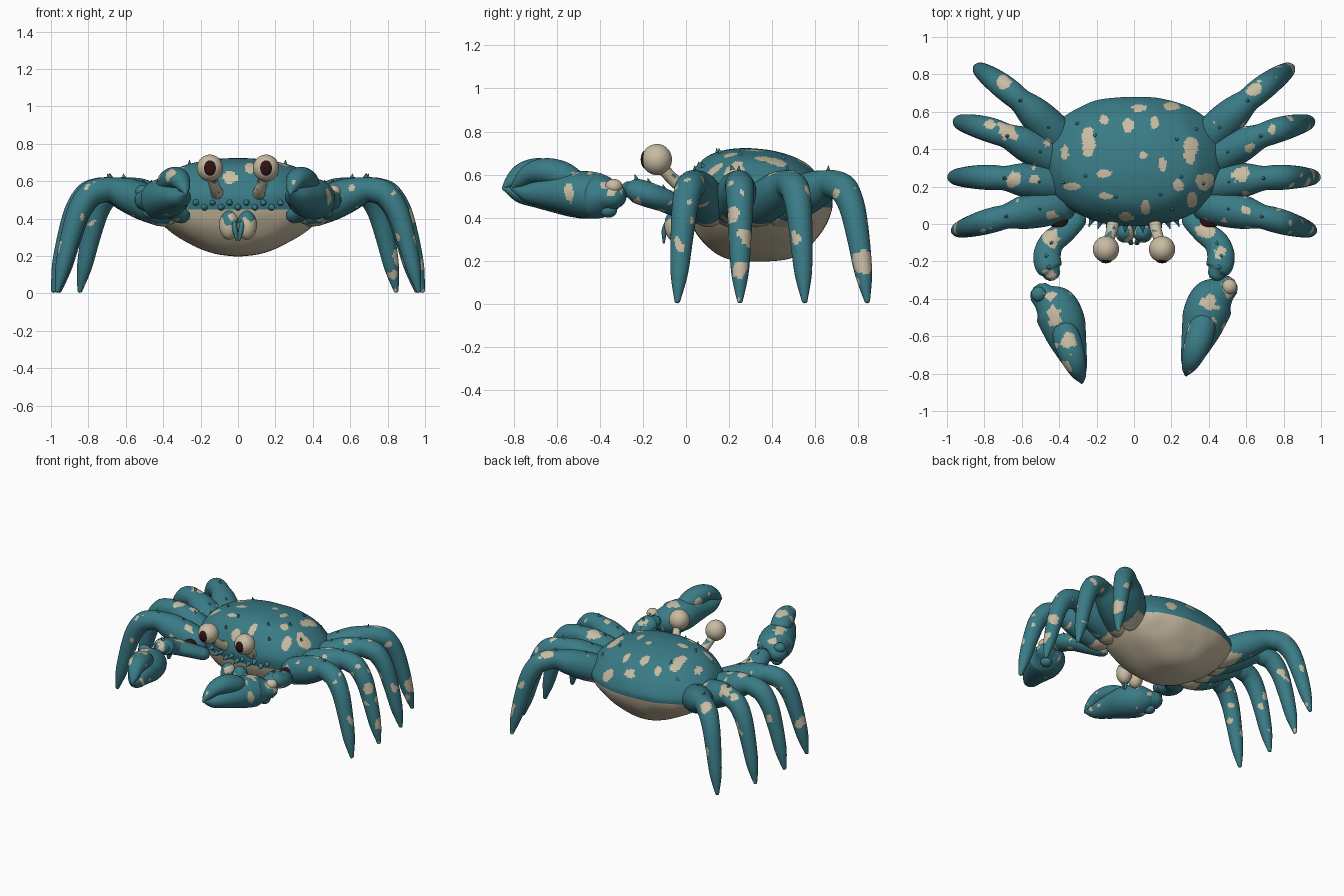
import bpy, bmesh, math
from mathutils import Vector, noise

if "Cube" in bpy.data.objects:
    bpy.data.objects.remove(bpy.data.objects["Cube"])


def material(name, rgb):
    mat = bpy.data.materials.new(name)
    mat.use_nodes = True
    mat.diffuse_color = (*rgb, 1)
    mat.node_tree.nodes["Principled BSDF"].inputs["Base Color"].default_value = (*rgb, 1)
    return mat


TEAL = material("teal shell", (.042, .2, .24))
CREAM = material("cream", (.58, .5, .36))
DARK = material("dark maroon", (.03, .006, .007))


def finish(name, bm, mats, rule=None):
    """Turn a bmesh into a smooth object; rule(centre) picks the material."""
    bmesh.ops.recalc_face_normals(bm, faces=bm.faces)
    for face in bm.faces:
        face.smooth = True
        if rule:
            face.material_index = int(rule(face.calc_center_median()))
    mesh = bpy.data.meshes.new(name)
    bm.to_mesh(mesh)
    bm.free()
    for mat in mats:
        mesh.materials.append(mat)
    obj = bpy.data.objects.new(name, mesh)
    bpy.context.collection.objects.link(obj)
    return obj


def spline(pts, t):
    """Smooth curve through the points, t counted in points."""
    i = min(int(t), len(pts) - 2)
    f = t - i
    b, c = pts[i], pts[i + 1]
    a = pts[i - 1] if i else b
    d = pts[i + 2] if i + 2 < len(pts) else c
    return b + (c - a) * (f / 2) + (a * 2 - b * 5 + c * 4 - d) * (f * f / 2) \
        + (b * 3 - a - c * 3 + d) * (f ** 3 / 2)


def skin_rings(bm, rings, first, last):
    """Bridge closed rings of points and close both ends on a pole."""
    loops = [[bm.verts.new(p) for p in ring] for ring in rings]
    n = len(loops[0])
    for low, high in zip(loops, loops[1:]):
        for i in range(n):
            j = (i + 1) % n
            bm.faces.new((low[i], low[j], high[j], high[i]))
    for loop, pole in ((loops[0], first), (loops[-1], last)):
        tip = bm.verts.new(pole)
        for i in range(n):
            bm.faces.new((tip, loop[i], loop[(i + 1) % n]))


# Cream patches on legs, arms and pincers: (x, y, z, radius)
PATCHES = [
    (-.7, .77, .6, .045), (-.68, .5, .61, .05), (-.77, .53, .59, .03), (-.53, .24, .61, .03),
    (-.65, .24, .61, .04), (.64, .72, .61, .04), (.57, .28, .62, .06), (.62, .4, .62, .03),
    (.6, .07, .62, .025), (.47, .09, .55, .035), (.73, .5, .6, .03), (.93, .22, .41, .04),
    (.95, .27, .31, .04), (.98, .25, .16, .04), (.85, .82, .2, .055), (-.95, 0, .25, .045),
    (.52, -.34, .55, .05), (.28, -.56, .6, .03), (.47, -.53, .52, .04), (-.35, -.62, .68, .05),
    (-.36, -.75, .63, .04), (-.45, -.37, .6, .04), (-.43, -.5, .61, .04), (.4, -.42, .61, .04),
    (-.45, -.07, .53, .055), (.38, -.03, .5, .05), (.46, -.15, .57, .035)]


def speckle(p):
    wobble = 1 + .5 * noise.noise(p * 25)
    return p.z < .42 and abs(p.x) < .46 and p.y > .05 or noise.noise(p * 15) > .52 or any(
        (p - Vector(s[:3])).length < s[3] * wobble for s in PATCHES)


def limb(name, pts, up, flat=1, mats=(TEAL, CREAM), rule=speckle, sides=40, steps=14):
    """Round tapering limb through (x, y, z, radius) points."""
    pts = [Vector(p) for p in pts]
    count = (len(pts) - 1) * steps
    path = [spline(pts, i / steps) for i in range(count + 1)]
    heads = [(path[min(i + 1, count)] - path[max(i - 1, 0)]).xyz.normalized()
             for i in range(count + 1)]
    stations = [(p.xyz, p.w, h) for p, h in zip(path, heads)]
    caps = [(.5, .87), (.87, .5)]
    (p, r, h), (q, s, k) = stations[0], stations[-1]
    stations = [(p - h * r * d, r * w, h) for d, w in reversed(caps)] + stations \
        + [(q + k * s * d, s * w, k) for d, w in caps]
    rings = []
    for centre, radius, head in stations:
        side = head.cross(Vector(up)).normalized()
        over = side.cross(head)
        rings.append([centre + radius * (side * math.cos(a) + over * flat * math.sin(a))
                      for a in (math.tau * i / sides for i in range(sides))])
    bm = bmesh.new()
    skin_rings(bm, rings, p - h * r, q + k * s)
    return finish(name, bm, mats, rule)


def ball(name, centre, size, mats, rule=None):
    """Ellipsoid with its poles along y."""
    bm = bmesh.new()
    bmesh.ops.create_uvsphere(bm, u_segments=40, v_segments=32, radius=1)
    for v in bm.verts:
        x, y, z = v.co
        v.co = Vector((x * size[0], z * size[1], y * size[2])) + Vector(centre)
    return finish(name, bm, mats, rule)


def spines(name, items):
    """Small pointed cones given as (base, direction, length)."""
    bm = bmesh.new()
    for base, direction, length in items:
        turn = Vector(direction).to_track_quat('Z', 'Y').to_matrix().to_4x4()
        turn.translation = Vector(base) + Vector(direction).normalized() * length * .4
        bmesh.ops.create_cone(bm, cap_ends=True, segments=10, radius1=length * .4,
                              radius2=.001, depth=length, matrix=turn)
    obj = finish(name, bm, [TEAL])
    obj.data.shade_flat()


# Carapace and belly: one rounded outline swept down a profile of (scale, height)
PROFILE = [Vector(p) for p in (
    (.02, .72), (.2, .717), (.45, .7), (.68, .665), (.86, .6), (.97, .53), (1, .48),
    (.96, .43), (.85, .37), (.68, .305), (.45, .245), (.24, .21), (.02, .197))]


def body_point(t, angle):
    scale, z = spline(PROFILE, t)
    c, s = math.cos(angle), math.sin(angle)
    x = .48 * scale * math.copysign(abs(c) ** .88, c)
    # The belly is longer than it is wide
    length = scale ** .6 if t > 6 else scale
    y = .345 * length * math.copysign(abs(s) ** .88, s)
    z -= .09 * y * min(1, max(0, (z - .3) / .3))
    p = Vector((x, y + .335, z))
    lump = .025 * noise.noise(p * 7)
    return p + Vector((x, y, 0)) * lump


SPOTS = [(-.245, .44, .035, .085), (-.16, .56, .025, .025), (-.03, .53, .03, .04),
         (.11, .54, .025, .035), (.03, .62, .04, .02), (-.16, .27, .045, .025),
         (-.33, .2, .045, .02), (-.15, .15, .035, .02), (.05, .37, .02, .02),
         (.3, .4, .04, .075), (.15, .32, .02, .04), (.24, .21, .03, .03),
         (.38, .23, .05, .045), (.31, .13, .03, .04), (.06, .09, .025, .04),
         (-.04, .04, .035, .025), (-.37, .38, .02, .04), (.2, .63, .04, .025)]


def shell_colour(p):
    if p.z < .448:
        return True
    wobble = 1 + .6 * noise.noise(p * 20)
    return p.z > .49 and any(((p.x - x) / w) ** 2 + ((p.y - y) / h) ** 2 < wobble
                             for x, y, w, h in SPOTS)


SIDES, STEPS = 240, 9
bm = bmesh.new()
skin_rings(bm, [[body_point(k / STEPS, math.tau * i / SIDES) for i in range(SIDES)]
                for k in range((len(PROFILE) - 1) * STEPS + 1)],
           (0, .335, .72), (0, .335, .197))
finish("body", bm, [TEAL, CREAM], shell_colour)

# Tubercles on the shell and a toothed front rim
spines("shell_tubercles", [(body_point(t, a), (0, -.3, 1), .025)
                           for t in (2.5, 3.8) for a in (.6, 2.4, 3.5, 4.4, 5.2, 5.9)])
spines("rim_teeth", [((x * .045, -.005 + .0012 * x * x, .46 + .025 * (x % 2)),
                      (x * .08, -1, -.2), .05) for x in range(-5, 6)])

# Walking legs: (root x, root y, tip x, tip y, sideways bow), sharing one arch
ARCH = [(0, .45, .095), (.18, .49, .098), (.35, .53, .088), (.5, .555, .066),
        (.6, .55, .067), (.7, .525, .066), (.8, .44, .06), (.88, .3, .052),
        (.95, .14, .04), (1, .017, .014)]
LEGS = [(.4, .1, .965, -.04, .01), (.4, .21, .985, .25, .015), (.4, .33, .955, .55, .03),
        (.37, .43, .845, .84, .025)]

for side, label in ((1, "left"), (-1, "right")):
    for number, (rx, ry, tx, ty, bow) in enumerate(LEGS, start=1):
        leg = [(side * (rx + (tx - rx) * t), ry + (ty - ry) * t + bow * math.sin(math.pi * t),
                z, r) for t, z, r in ARCH]
        limb(f"{label}_leg_{number}", leg, (0, 1, 0))
        spines(f"{label}_leg_spines_{number}",
               [((x, y, z + r * .95), (side * .3, 0, 1), .028) for x, y, z, r in leg[1:4:2]])

    # Claw arm with its dark root joint
    arm = [(.31, .02, .42, .055), (.37, -.04, .45, .06), (.44, -.1, .48, .067),
           (.465, -.17, .505, .073), (.455, -.23, .525, .07), (.445, -.255, .53, .05)]
    limb(f"{label}_claw_arm", [(side * x, y, z, r) for x, y, z, r in arm], (0, 0, 1), .8)
    ball(f"{label}_arm_joint", (side * .4, .01, .46), (.05, .04, .045), [DARK])
    spines(f"{label}_arm_spines", [((side * x, y, z + r * .75), (side * .5, -.3, 1), .03)
                                   for x, y, z, r in arm[2:5]])

    # Pincer: broad hand with a hooked upper finger
    shift = 0 if side > 0 else -.04
    hand = [(.485, -.345, .5, .07), (.425, -.4, .5, .117), (.385, -.48, .51, .122),
            (.36, -.56, .515, .107), (.33, -.65, .515, .08), (.3, -.73, .515, .052),
            (.28, -.8, .535, .013)]
    finger = [(.38, -.5, .555, .06), (.36, -.57, .595, .073), (.335, -.65, .615, .07),
              (.31, -.72, .605, .055), (.288, -.775, .565, .033), (.28, -.805, .54, .01)]
    for part, pts in (("hand", hand), ("upper_finger", finger)):
        limb(f"{label}_claw_{part}", [(side * x, y + shift, z, r) for x, y, z, r in pts],
             (0, 0, 1), .88)
    for k, (x, y, z) in enumerate(((.51, -.335, .545), (.47, -.36, .435))):
        ball(f"{label}_claw_knob_{k}", (side * x, y + shift, z), (.04, .04, .035),
             [TEAL, CREAM], speckle)

    # Stalked eye with a dark pupil facing forward
    limb(f"{label}_eye_stalk", [(side * .11, .02, .53, .035), (side * .12, -.04, .56, .03),
                                (side * .145, -.11, .63, .028)], (1, 0, 0),
         mats=(CREAM, TEAL), rule=lambda p: noise.noise(p * 30) > .3)
    ball(f"{label}_eye", (side * .15, -.135, .67), (.07, .07, .072), [CREAM])
    ball(f"{label}_pupil", (side * .15, -.188, .67), (.035, .022, .042), [DARK])

    # Mouthparts
    ball(f"{label}_mouth_lobe", (side * .048, -.045, .365), (.053, .055, .078),
         [CREAM, TEAL], lambda p: p.z > .395 + .08 * noise.noise(p * 20))
    limb(f"{label}_palp", [(side * .022, -.085, .38, .012), (side * .016, -.1, .34, .013),
                           (side * .008, -.103, .285, .005)], (0, 1, 0), sides=12)
